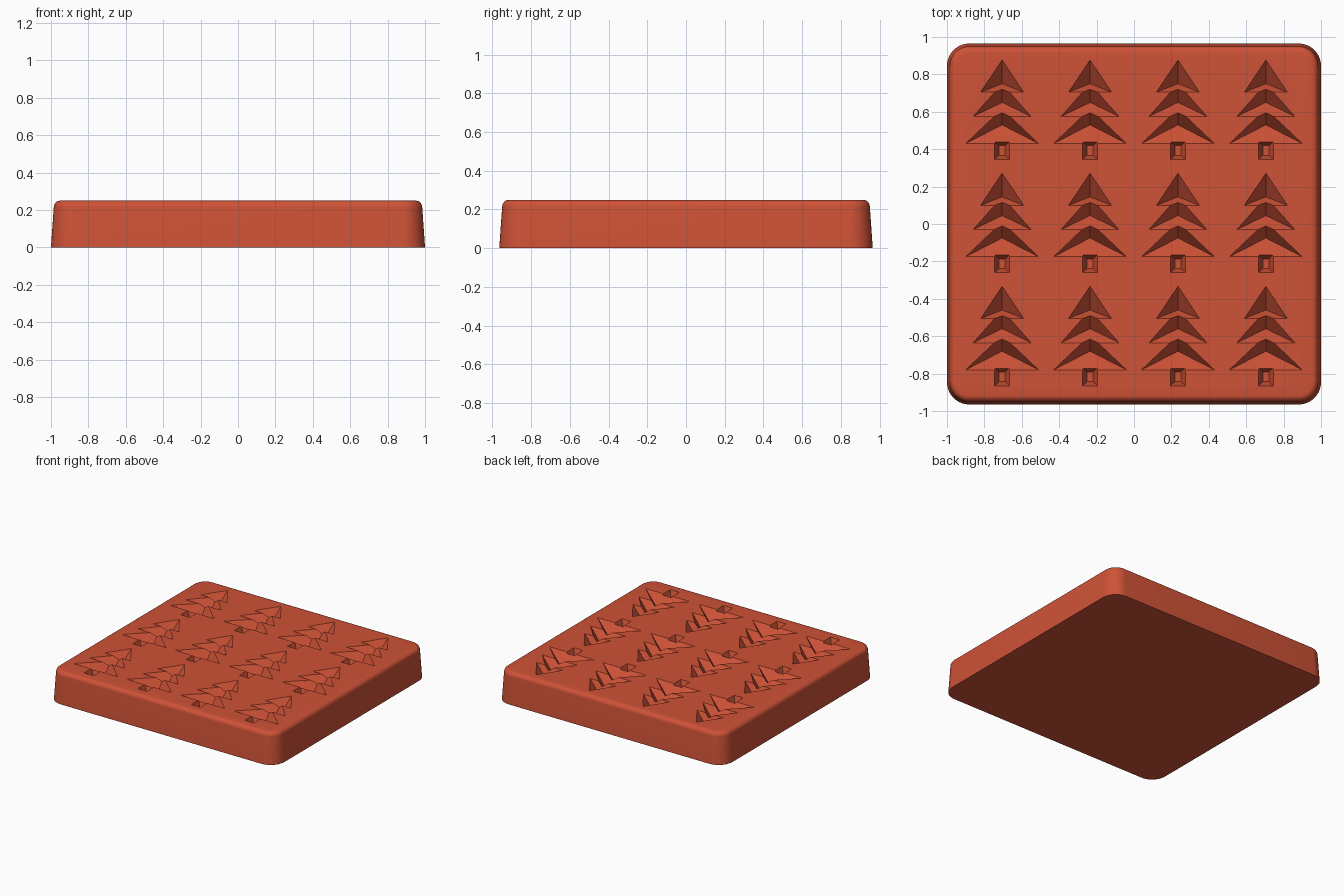
import bpy, bmesh, math

if "Cube" in bpy.data.objects:
    bpy.data.objects.remove(bpy.data.objects["Cube"], do_unlink=True)

HEIGHT = 0.25
HALF_X, HALF_Y, CORNER = 1.0, 0.965, 0.12

# Single terracotta colour
clay = bpy.data.materials.new("terracotta_red")
clay.use_nodes = True
colour = (0.62, 0.085, 0.038, 1)
clay.diffuse_color = colour
clay.node_tree.nodes["Principled BSDF"].inputs["Base Color"].default_value = colour


def make_object(name, bm):
    bmesh.ops.recalc_face_normals(bm, faces=bm.faces)
    mesh = bpy.data.meshes.new(name)
    bm.to_mesh(mesh)
    bm.free()
    mesh.materials.append(clay)
    obj = bpy.data.objects.new(name, mesh)
    bpy.context.collection.objects.link(obj)
    return obj


def loft(bm, rings):
    """Skin a stack of equal point rings and cap both ends."""
    loops = [[bm.verts.new(p) for p in ring] for ring in rings]
    for a, b in zip(loops, loops[1:]):
        for i in range(len(a)):
            j = (i + 1) % len(a)
            bm.faces.new((a[i], a[j], b[j], b[i]))
    bm.faces.new(loops[0])
    bm.faces.new(loops[-1])


def rounded_rectangle(inset, z, steps=10):
    points = []
    radius = CORNER - inset
    for quarter, (sx, sy) in enumerate(((1, 1), (-1, 1), (-1, -1), (1, -1))):
        for i in range(steps + 1):
            a = math.pi / 2 * (quarter + i / steps)
            points.append((sx * (HALF_X - CORNER) + radius * math.cos(a),
                           sy * (HALF_Y - CORNER) + radius * math.sin(a), z))
    return points


# Tray body: drafted walls and a rounded top rim
bm = bmesh.new()
rim, draft = 0.035, 0.015
rings = [rounded_rectangle(0, 0)]
for i in range(7):
    a = math.pi / 2 * i / 6
    rings.append(rounded_rectangle(draft + rim * (1 - math.cos(a)),
                                   HEIGHT - rim + rim * math.sin(a)))
loft(bm, rings)
tray = make_object("mould_tray", bm)


# Tree cavity pieces, each raised a little above the tray for a clean cut
def add_tier(bm, cx, cy, half_width, base, tip, deep_y, depth):
    corners = [(cx - half_width, cy + base), (cx + half_width, cy + base), (cx, cy + tip)]
    top = [bm.verts.new((x, y, HEIGHT + 0.05)) for x, y in corners]
    mid = [bm.verts.new((x, y, HEIGHT)) for x, y in corners]
    deep = bm.verts.new((cx, cy + deep_y, HEIGHT - depth))
    bm.faces.new(top)
    for i in range(3):
        j = (i + 1) % 3
        bm.faces.new((top[i], top[j], mid[j], mid[i]))
        bm.faces.new((mid[i], mid[j], deep))


def add_trunk(bm, cx, cy):
    def ring(half_x, half_y, z):
        return [(cx + sx * half_x, cy - 0.212 + sy * half_y, z)
                for sx, sy in ((-1, -1), (1, -1), (1, 1), (-1, 1))]
    loft(bm, [ring(0.04, 0.048, HEIGHT + 0.04), ring(0.04, 0.048, HEIGHT),
              ring(0.016, 0.026, HEIGHT - 0.06)])


# half width, base y, tip y, deepest y, depth
TIERS = ((0.115, 0.10, 0.272, 0.145, 0.085),
         (0.155, -0.03, 0.145, 0.045, 0.095),
         (0.195, -0.175, 0.01, -0.075, 0.105))

# Carve twelve trees, one piece at a time
bpy.context.view_layer.objects.active = tray
for part in range(len(TIERS) + 1):
    bm = bmesh.new()
    for column in range(4):
        for row in (-1, 0, 1):
            cx, cy = (column - 1.5) * 0.47, row * 0.605
            if part < len(TIERS):
                add_tier(bm, cx, cy, *TIERS[part])
            else:
                add_trunk(bm, cx, cy)
    cutter = make_object("tree_cutter", bm)
    cutter.hide_render = True
    cut = tray.modifiers.new("tree_cavities", "BOOLEAN")
    cut.operation = "DIFFERENCE"
    cut.solver = "EXACT"
    cut.object = cutter
    bpy.ops.object.modifier_apply(modifier=cut.name)
    bpy.data.objects.remove(cutter, do_unlink=True)

# Smooth rim, crisp cavities
bpy.ops.object.select_all(action="DESELECT")
tray.select_set(True)
bpy.ops.object.shade_smooth_by_angle(angle=math.radians(30))
